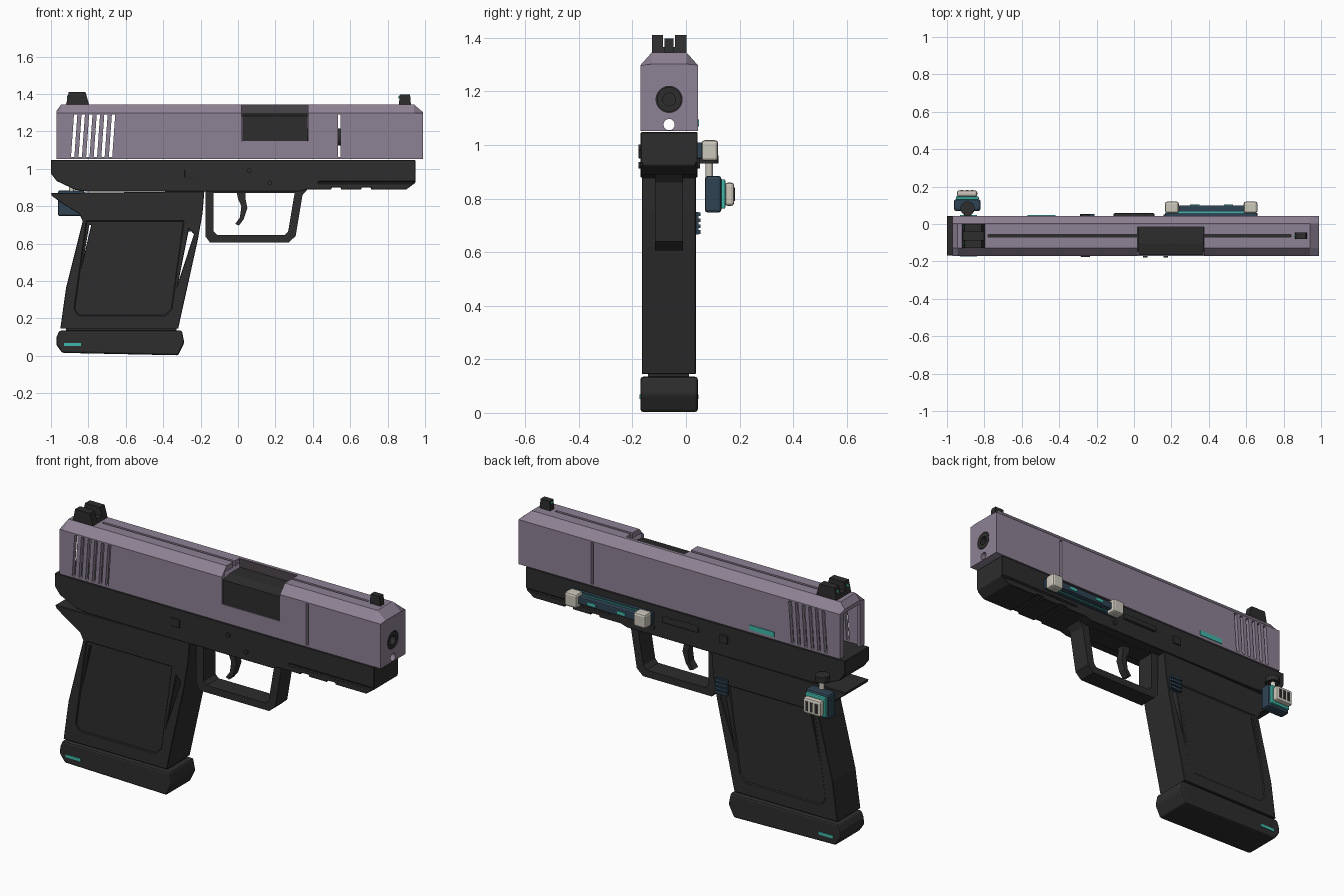
import bpy, bmesh, math
from mathutils import Vector, Matrix

if "Cube" in bpy.data.objects:
    bpy.data.objects.remove(bpy.data.objects["Cube"])

YC = -0.063          # middle plane of the body
SIDES = (-1, 1)


def material(name, rgb):
    m = bpy.data.materials.new(name)
    m.use_nodes = True
    m.diffuse_color = (*rgb, 1)
    m.node_tree.nodes["Principled BSDF"].inputs["Base Color"].default_value = (*rgb, 1)
    return m


PURPLE = material("dusty purple", (0.27, 0.225, 0.30))
SHADE = material("dark purple", (0.07, 0.06, 0.07))
BLACK = material("charcoal", (0.026, 0.026, 0.026))
NAVY = material("navy", (0.028, 0.055, 0.085))
TEAL = material("teal", (0.05, 0.48, 0.40))
CREAM = material("off white", (0.60, 0.57, 0.50))


def finish(name, bm, mat, bevel=0):
    bmesh.ops.recalc_face_normals(bm, faces=bm.faces)
    me = bpy.data.meshes.new(name)
    bm.to_mesh(me)
    bm.free()
    ob = bpy.data.objects.new(name, me)
    bpy.context.scene.collection.objects.link(ob)
    if mat:
        me.materials.append(mat)
    if bevel:
        b = ob.modifiers.new("bevel", "BEVEL")
        b.width, b.segments, b.limit_method = bevel, 2, "ANGLE"
    return ob


def prism(name, pts, a, b, mat=None, axis="y", bevel=0):
    """Extrude a flat outline from a to b along an axis."""
    place = {"x": lambda p: (a, *p), "y": lambda p: (p[0], a, p[1])}[axis]
    step = {"x": (b - a, 0, 0), "y": (0, b - a, 0)}[axis]
    bm = bmesh.new()
    face = bm.faces.new([bm.verts.new(place(p)) for p in pts])
    top = bmesh.ops.extrude_face_region(bm, geom=[face])["geom"]
    bmesh.ops.translate(bm, vec=step, verts=[v for v in top if isinstance(v, bmesh.types.BMVert)])
    return finish(name, bm, mat, bevel)


def box(name, x, y, z, mat=None, bevel=0):
    return prism(name, [(x[0], z[0]), (x[1], z[0]), (x[1], z[1]), (x[0], z[1])], *y, mat, "y", bevel)


def rod(name, centre, r, length, axis, mat=None, sides=24):
    bm = bmesh.new()
    rot = Vector((0, 0, 1)).rotation_difference(Vector(axis)).to_matrix().to_4x4()
    bmesh.ops.create_cone(bm, cap_ends=True, segments=sides, radius1=r, radius2=r, depth=length,
                          matrix=Matrix.Translation(centre) @ rot)
    return finish(name, bm, mat)


def cut(ob, *cutters):
    """Subtract each cutter, then discard it."""
    for c in cutters:
        c.hide_render = True
        m = ob.modifiers.new("cut", "BOOLEAN")
        m.operation, m.object, m.solver = "DIFFERENCE", c, "EXACT"
        dg = bpy.context.evaluated_depsgraph_get()
        ob.data = bpy.data.meshes.new_from_object(ob.evaluated_get(dg))
        ob.modifiers.clear()
        bpy.data.objects.remove(c)


# Slide: chamfered section lofted along its length
bm = bmesh.new()
rings = []
for x, top in ((-0.97, 1.31), (-0.945, 1.345), (0.94, 1.345), (0.99, 1.302)):
    sec = [(-0.107, 1.052), (-0.107, 1.298), (-0.065, top), (0.065, top), (0.107, 1.298), (0.107, 1.052)]
    rings.append([bm.verts.new((x, YC + y, z)) for y, z in sec])
for r, s in zip(rings, rings[1:]):
    for i in range(6):
        j = (i + 1) % 6
        bm.faces.new((r[i], r[j], s[j], s[i]))
bm.faces.new(rings[0])
bm.faces.new(rings[-1])
slide = finish("slide", bm, PURPLE)

cut(slide,
    box("cavity", (-0.95, 0.93), (YC - 0.085, YC + 0.085), (1.0, 1.315)),
    box("rear_opening", (-1.1, -0.9), (YC - 0.07, YC + 0.07), (1.0, 1.29)),
    box("ejection_port", (0.02, 0.375), (-0.3, -0.015), (1.15, 1.4)),
    box("top_slot", (-0.78, 0.84), (YC - 0.007, YC + 0.007), (1.3, 1.4)),
    box("side_slit", (0.535, 0.548), (-0.3, 0.2), (1.062, 1.29)),
    rod("guide_hole", (0.95, YC, 1.076), 0.021, 0.3, (1, 0, 0)),
    rod("muzzle_hole", (0.95, YC, 1.17), 0.049, 0.3, (1, 0, 0)))
for i in range(6):
    x = -0.893 + i * 0.0405
    cut(slide, prism("serration", [(x, 1.063), (x + 0.018, 1.063), (x + 0.034, 1.29), (x + 0.016, 1.29)], -0.3, 0.2))

# Barrel and chamber block
barrel = rod("barrel", (0.58, YC, 1.17), 0.046, 0.82, (1, 0, 0), BLACK)
cut(barrel, rod("bore", (0.95, YC, 1.17), 0.024, 0.3, (1, 0, 0)))
prism("chamber_block", [(-0.165, 1.11), (-0.165, 1.283), (-0.105, 1.296), (-0.01, 1.296), (-0.01, 1.11)],
      0.023, 0.372, BLACK, "x")
box("port_inner_wall", (0.02, 0.375), (-0.017, -0.011), (1.28, 1.343), SHADE)

# Sights
rear_sight = prism("rear_sight", [(-0.92, 1.34), (-0.905, 1.41), (-0.815, 1.41), (-0.795, 1.34)],
                   YC - 0.064, YC + 0.064, BLACK)
cut(rear_sight, box("notch", (-1, -0.7), (YC - 0.022, YC + 0.022), (1.365, 1.5)))
prism("front_sight", [(0.86, 1.34), (0.865, 1.397), (0.92, 1.397), (0.925, 1.34)], YC - 0.017, YC + 0.017, BLACK)
for s in SIDES:
    rod("rear_sight_dot", (-0.91, YC + s * 0.043, 1.385), 0.008, 0.008, (1, 0, 0), TEAL, 12)
rod("front_sight_dot", (0.863, YC, 1.382), 0.007, 0.008, (1, 0, 0), TEAL, 12)

# Frame
frame = prism("frame", [(-1, 1.048), (-1, 0.975), (-0.97, 0.935), (-0.87, 0.888), (-0.8, 0.878), (0.33, 0.878),
                        (0.37, 0.89), (0.9, 0.89), (0.948, 0.925), (0.948, 1.048)],
              YC - 0.106, YC + 0.106, BLACK)
for s in SIDES:
    y = YC + s * 0.106
    cut(frame, box("rail_groove", (0.43, 1.0), (y - 0.006, y + 0.006), (0.922, 0.932)))
for x in (0.5, 0.66):
    cut(frame, box("underside_notch", (x, x + 0.05), (-0.3, 0.2), (0.8, 0.9)))
bev = frame.modifiers.new("bevel", "BEVEL")
bev.width, bev.limit_method = 0.004, "ANGLE"

# Pins and controls on the frame
for s in SIDES:
    y = YC + s * 0.106
    for x, z in ((0.06, 0.99), (0.17, 0.925)):
        rod("frame_pin", (x, y, z), 0.012, 0.018, (0, 1, 0), BLACK, 16)
    box("takedown_block", (-0.285, -0.235), (y - 0.008, y + 0.008), (0.95, 0.995), BLACK, 0.003)
box("slide_stop", (-0.11, 0.11), (0.03, 0.058), (0.968, 1.0), BLACK, 0.008)
box("slide_marker", (-0.57, -0.42), (0.04, 0.048), (1.068, 1.095), TEAL)

# Grip with tail, recessed panels and slits
grip = prism("grip", [(-1, 0.87), (-0.18, 0.88), (-0.19, 0.76), (-0.215, 0.62), (-0.32, 0.145), (-0.95, 0.145),
                      (-0.92, 0.36), (-0.83, 0.72), (-0.85, 0.76), (-0.94, 0.815), (-0.995, 0.855)],
             YC - 0.102, YC + 0.1, BLACK)
panel = [(-0.81, 0.72), (-0.29, 0.72), (-0.355, 0.25), (-0.39, 0.215), (-0.85, 0.215), (-0.875, 0.25)]
for s in SIDES:
    y = YC + s * 0.101
    cut(grip, prism("panel_recess", panel, y - 0.006, y + 0.006))
cut(grip, prism("front_slit", [(-0.262, 0.68), (-0.235, 0.65), (-0.318, 0.4)], -0.3, 0.2),
    prism("rear_slit", [(-0.795, 0.70), (-0.785, 0.70), (-0.822, 0.54)], -0.3, 0.2))
bev = grip.modifiers.new("bevel", "BEVEL")
bev.width, bev.limit_method, bev.angle_limit = 0.004, "ANGLE", math.radians(50)

# Magazine base
box("magazine_neck", (-0.92, -0.33), (YC - 0.078, YC + 0.075), (0.12, 0.18), BLACK)
prism("magazine_base", [(-0.955, 0.135), (-0.3, 0.135), (-0.287, 0.07), (-0.32, 0.003), (-0.94, 0.016),
                        (-0.972, 0.06), (-0.97, 0.1)], YC - 0.107, YC + 0.107, BLACK, "y", 0.01)
for s in SIDES:
    y = YC + s * 0.107
    box("base_stripe", (-0.93, -0.84), (y - 0.003, y + 0.003), (0.052, 0.068), TEAL)

# Magazine release with ridges
box("magazine_release", (-0.285, -0.215), (0.03, 0.046), (0.665, 0.75), NAVY)
for i in range(4):
    z = 0.668 + i * 0.022
    box("release_ridge", (-0.288, -0.212), (0.04, 0.054), (z, z + 0.014), NAVY)

# Trigger guard and trigger
guard = prism("trigger_guard", [(-0.175, 0.89), (-0.175, 0.64), (-0.15, 0.606), (0.27, 0.606), (0.308, 0.64),
                                (0.345, 0.86), (0.38, 0.9)], YC - 0.052, YC + 0.052, BLACK)
cut(guard, prism("guard_hole", [(-0.13, 0.872), (-0.13, 0.665), (-0.11, 0.645), (0.25, 0.645), (0.268, 0.665),
                                (0.303, 0.872)], -0.3, 0.2))
prism("trigger", [(-0.01, 0.89), (0.0, 0.84), (0.018, 0.8), (0.01, 0.74), (-0.015, 0.705), (0.005, 0.697),
                  (0.03, 0.73), (0.05, 0.79), (0.04, 0.84), (0.04, 0.89)], YC - 0.022, YC + 0.022, BLACK)

# Side bar with end knobs
box("side_bar_base", (0.165, 0.66), (0.04, 0.06), (0.95, 1.01), NAVY, 0.004)
box("side_bar_strip", (0.2, 0.63), (0.058, 0.066), (0.957, 1.003), TEAL)
box("side_bar", (0.2, 0.63), (0.064, 0.1), (0.96, 1.0), NAVY, 0.006)
for x in (0.3, 0.48):
    box("side_bar_light", (x, x + 0.05), (0.096, 0.103), (0.972, 0.988), TEAL)
for x in (0.203, 0.623):
    box("side_bar_knob", (x - 0.037, x + 0.037), (0.058, 0.12), (0.94, 1.018), CREAM, 0.012)

# Hanging charm at the rear
box("charm_arm", (-0.91, -0.87), (0.03, 0.085), (0.93, 0.95), BLACK)
rod("charm_swivel", (-0.89, 0.083, 0.945), 0.038, 0.03, (0, 0, 1), BLACK)
rod("charm_pin", (-0.89, 0.087, 0.905), 0.014, 0.06, (0, 0, 1), CREAM, 12)
box("charm_body", (-0.963, -0.82), (0.07, 0.132), (0.747, 0.885), NAVY, 0.012)
box("charm_band", (-0.953, -0.83), (0.13, 0.147), (0.762, 0.872), TEAL, 0.005)
box("charm_cap", (-0.947, -0.838), (0.145, 0.18), (0.772, 0.86), CREAM, 0.012)
for x in (-0.92, -0.892, -0.864):
    box("charm_slot", (x - 0.007, x + 0.007), (0.175, 0.182), (0.79, 0.842), BLACK)
